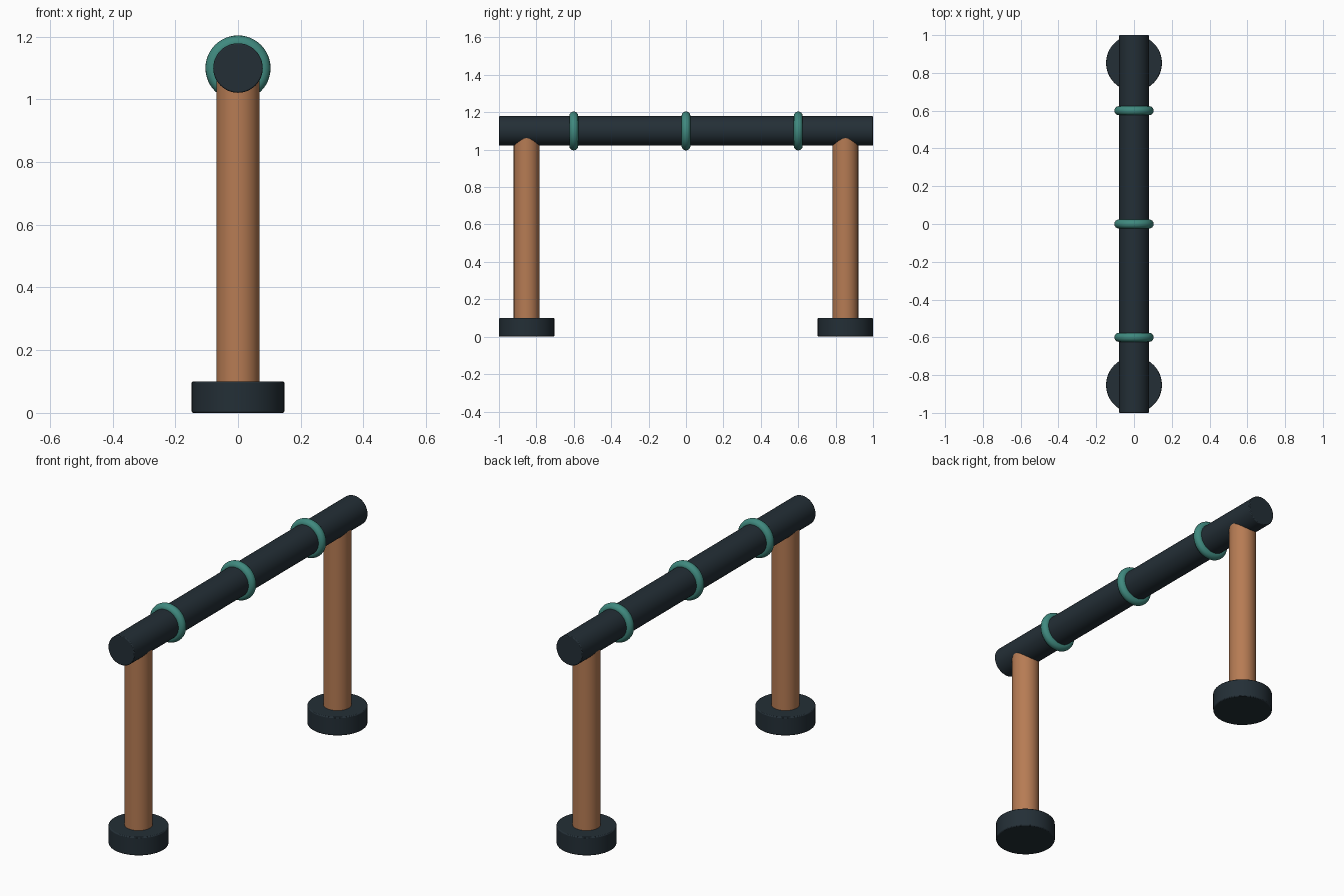
import bpy
from math import pi, radians

cube = bpy.data.objects.get("Cube")
if cube:
    bpy.data.objects.remove(cube, do_unlink=True)


def make_material(name, rgb):
    mat = bpy.data.materials.new(name)
    mat.use_nodes = True
    colour = (*rgb, 1.0)
    mat.diffuse_color = colour
    mat.node_tree.nodes["Principled BSDF"].inputs["Base Color"].default_value = colour
    return mat


slate = make_material("dark slate", (0.017, 0.028, 0.037))
copper = make_material("copper brown", (0.47, 0.2, 0.088))
teal = make_material("teal", (0.05, 0.25, 0.21))

BAR_Z = 1.1
POST_Y = 0.852
ALONG_Y = (pi / 2, 0, 0)


def finish(name, mat):
    obj = bpy.context.object
    obj.name = name
    obj.data.materials.append(mat)
    bpy.ops.object.shade_smooth_by_angle(angle=radians(40))
    return obj


def cylinder(name, mat, radius, depth, location, rotation=(0, 0, 0), bevel=0):
    bpy.ops.mesh.primitive_cylinder_add(vertices=48, radius=radius, depth=depth,
                                        location=location, rotation=rotation)
    obj = finish(name, mat)
    if bevel:
        mod = obj.modifiers.new("soft rim", 'BEVEL')
        mod.width = bevel
        mod.segments = 2
    return obj


# Horizontal bar
cylinder("bar", slate, 0.079, 2.0, (0, 0, BAR_Z), ALONG_Y, bevel=0.004)

# Posts standing on round feet
for side, y in (("front", -POST_Y), ("back", POST_Y)):
    cylinder(side + "_foot", slate, 0.148, 0.1, (0, y, 0.05), bevel=0.005)
    bottom = 0.005
    cylinder(side + "_post", copper, 0.069, BAR_Z - bottom,
             (0, y, (BAR_Z + bottom) / 2))

# Grip rings around the bar
for name, y in (("front", -0.6), ("middle", 0), ("back", 0.6)):
    bpy.ops.mesh.primitive_torus_add(major_segments=48, minor_segments=16,
                                     major_radius=0.08, minor_radius=0.024,
                                     location=(0, y, BAR_Z), rotation=ALONG_Y)
    finish(name + "_ring", teal)
